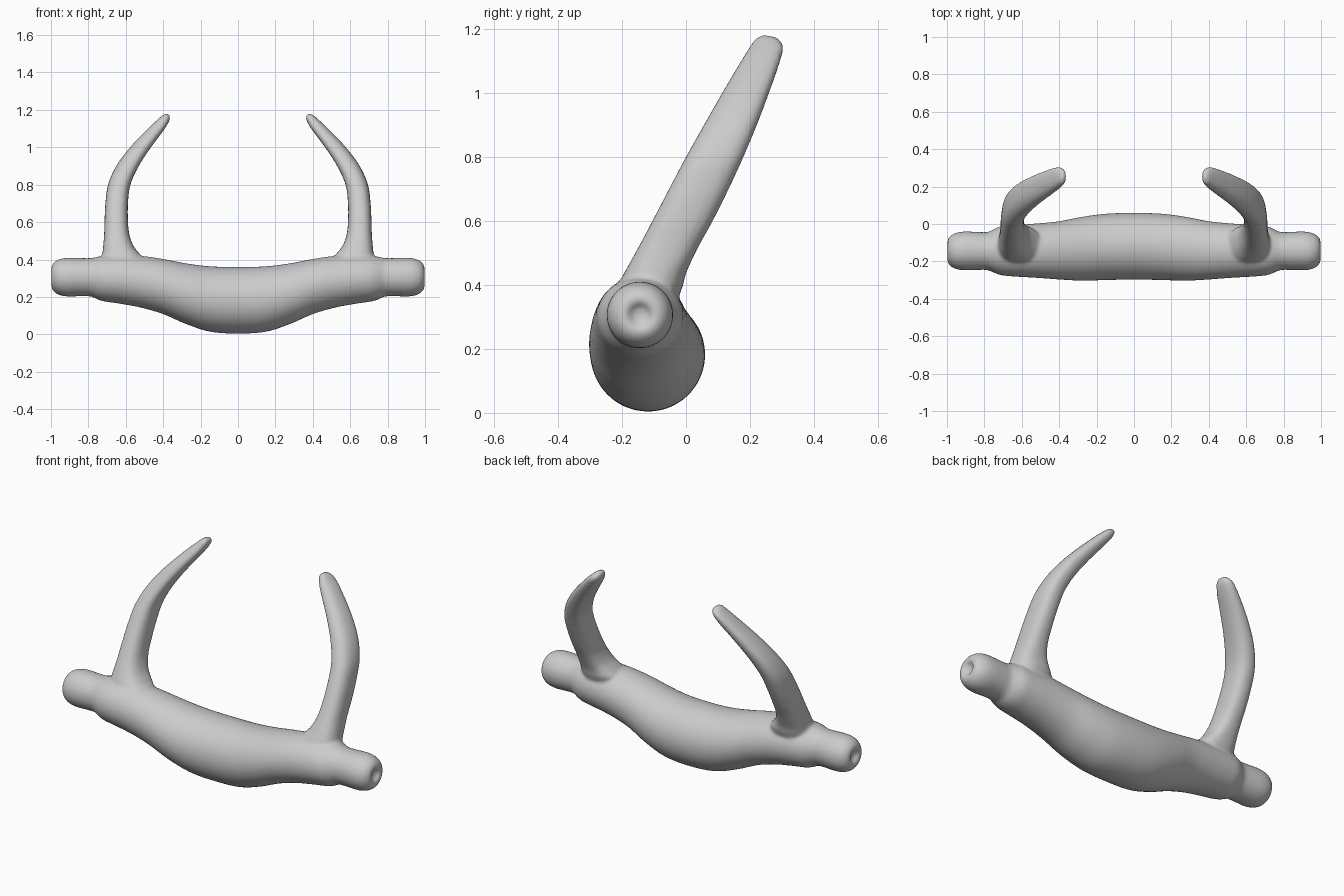
import bpy, bmesh, math

if "Cube" in bpy.data.objects:
    bpy.data.objects.remove(bpy.data.objects["Cube"])

N = 48          # points around each cross-section
STEPS = 6       # interpolated rings between key sections


def catmull(keys):
    """Smoothly interpolate a list of equal-length tuples."""
    out = []
    for i in range(len(keys) - 1):
        p0, p1 = keys[max(i - 1, 0)], keys[i]
        p2, p3 = keys[i + 1], keys[min(i + 2, len(keys) - 1)]
        for s in range(STEPS):
            t = s / STEPS
            out.append(tuple(
                0.5 * (2 * b + (c - a) * t + (2 * a - 5 * b + 4 * c - d) * t * t
                       + (3 * b - a - 3 * c + d) * t ** 3)
                for a, b, c, d in zip(p0, p1, p2, p3)))
    out.append(keys[-1])
    return out


def loft(bm, sections, place, power=2.0):
    """Skin sections (pos, a_lo, a_hi, b_lo, b_hi) and cap both ends."""
    rings = []
    for pos, alo, ahi, blo, bhi in sections:
        ring = []
        for k in range(N):
            t = 2 * math.pi * k / N
            c, s = math.cos(t), math.sin(t)
            u = math.copysign(abs(c) ** (2 / power), c)
            v = math.copysign(abs(s) ** (2 / power), s)
            a = (alo + ahi) / 2 + u * (ahi - alo) / 2
            b = (blo + bhi) / 2 + v * (bhi - blo) / 2
            ring.append(bm.verts.new(place(pos, a, b)))
        rings.append(ring)
    faces = [bm.faces.new(rings[0]), bm.faces.new(rings[-1])]
    for r, q in zip(rings, rings[1:]):
        for k in range(N):
            j = (k + 1) % N
            faces.append(bm.faces.new((r[k], r[j], q[j], q[k])))
    bmesh.ops.recalc_face_normals(bm, faces=faces)


# Right half of the body: x, y range, z range
half = [(0.0, -0.297, 0.06, 0.004, 0.360), (0.15, -0.300, 0.055, 0.014, 0.364),
        (0.28, -0.303, 0.038, 0.056, 0.380), (0.40, -0.297, 0.015, 0.108, 0.403),
        (0.52, -0.288, 0.003, 0.143, 0.420), (0.64, -0.281, -0.005, 0.165, 0.425),
        (0.71, -0.274, -0.012, 0.175, 0.422), (0.75, -0.260, -0.028, 0.186, 0.415),
        (0.785, -0.246, -0.043, 0.202, 0.408)]
# Rounded knob with a dimple in its end: x, radius
for x, r in [(0.84, 0.102), (0.90, 0.104), (0.945, 0.099), (0.98, 0.082),
             (0.998, 0.056), (0.996, 0.040), (0.980, 0.028), (0.974, 0.004)]:
    half.append((x, -0.144 - r, -0.144 + r, 0.306 - r, 0.306 + r))
body = [(-s[0],) + s[1:] for s in reversed(half[1:])] + half

# Horn: z, x range, y range
horn = [(0.30, 0.54, 0.71, -0.23, -0.05), (0.39, 0.50, 0.725, -0.215, -0.012),
        (0.43, 0.525, 0.725, -0.197, -0.002), (0.47, 0.557, 0.721, -0.175, 0.015),
        (0.53, 0.580, 0.716, -0.142, 0.045), (0.60, 0.588, 0.714, -0.105, 0.084),
        (0.70, 0.588, 0.709, -0.053, 0.134), (0.80, 0.575, 0.695, 0.0, 0.180),
        (0.90, 0.530, 0.651, 0.056, 0.222), (1.00, 0.465, 0.577, 0.113, 0.260),
        (1.10, 0.391, 0.482, 0.172, 0.295), (1.145, 0.366, 0.434, 0.200, 0.304),
        (1.17, 0.364, 0.405, 0.218, 0.288), (1.18, 0.375, 0.388, 0.235, 0.258)]

bm = bmesh.new()
loft(bm, catmull(body), lambda p, a, b: (p, a, b))
for side in (1, -1):
    loft(bm, catmull(horn), lambda p, a, b: (side * a, b, p), 2.5)

mesh = bpy.data.meshes.new("horned_handle")
bm.to_mesh(mesh)
bm.free()
obj = bpy.data.objects.new("horned_handle", mesh)
bpy.context.collection.objects.link(obj)

# Fuse body and horns into one smooth skin
remesh = obj.modifiers.new("fuse", 'REMESH')
remesh.mode = 'VOXEL'
remesh.voxel_size = 0.010
remesh.use_smooth_shade = True
blend = obj.modifiers.new("blend", 'SMOOTH')
blend.factor = 0.5
blend.iterations = 6

grey = bpy.data.materials.new("plain grey")
grey.diffuse_color = (0.6, 0.6, 0.6, 1)
grey.use_nodes = True
grey.node_tree.nodes["Principled BSDF"].inputs["Base Color"].default_value = grey.diffuse_color
mesh.materials.append(grey)
for p in mesh.polygons:
    p.use_smooth = True
